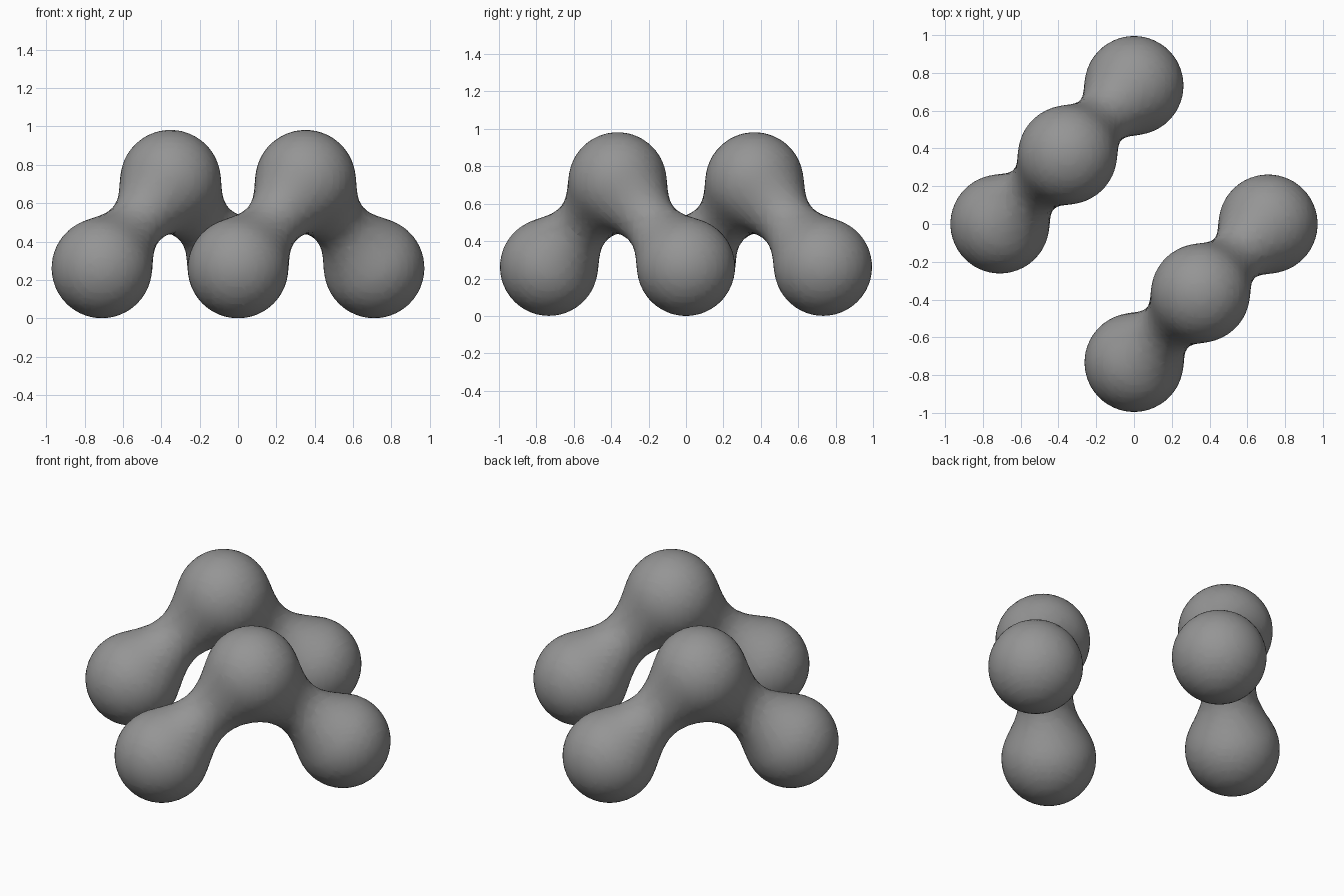
import bpy

cube = bpy.data.objects.get("Cube")
if cube:
    bpy.data.objects.remove(cube, do_unlink=True)

# Single grey colour
grey = bpy.data.materials.new("plain_grey")
grey.use_nodes = True
color = (0.3, 0.3, 0.3, 1)
grey.diffuse_color = color
grey.node_tree.nodes["Principled BSDF"].inputs["Base Color"].default_value = color

INFLUENCE = 0.645
STIFFNESS = 1.03
# Low ball, raised middle ball, low ball
BALLS = [(0.71, 0, 0.262), (0.352, -0.366, 0.72), (0, -0.733, 0.262)]


def blended_arch(name, side):
    """Three balls melted together into one smooth arch."""
    field = bpy.data.metaballs.new(name + "_field")
    field.threshold = 0.6
    field.resolution = field.render_resolution = 0.03
    for x, y, z in BALLS:
        ball = field.elements.new(type='BALL')
        ball.co = (x * side, y * side, z)
        ball.radius = INFLUENCE
        ball.stiffness = STIFFNESS
    source = bpy.data.objects.new(name + "_field", field)
    bpy.context.collection.objects.link(source)
    bpy.context.view_layer.update()

    # Turn the blended field into a mesh
    graph = bpy.context.evaluated_depsgraph_get()
    mesh = bpy.data.meshes.new_from_object(source.evaluated_get(graph))
    bpy.data.objects.remove(source, do_unlink=True)
    mesh.name = name
    mesh.materials.clear()
    mesh.materials.append(grey)
    mesh.shade_smooth()
    arch = bpy.data.objects.new(name, mesh)
    bpy.context.collection.objects.link(arch)
    return arch


# The two arches are half a turn apart
blended_arch("front_left_arch", 1)
blended_arch("back_right_arch", -1)
